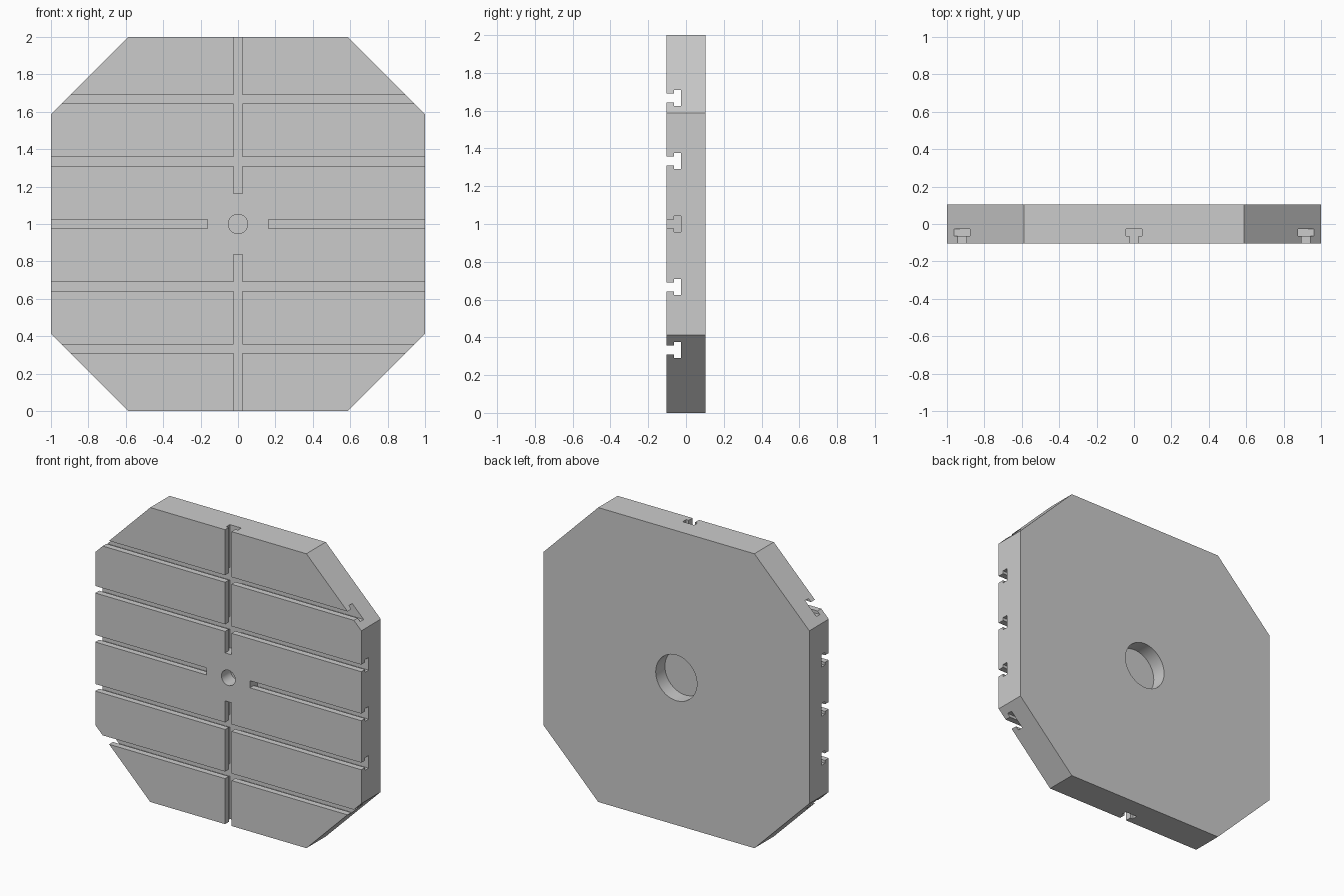
import bpy, bmesh, math
from mathutils import Matrix, Vector

cube = bpy.data.objects.get("Cube")
if cube:
    bpy.data.objects.remove(cube, do_unlink=True)

HALF = 0.104           # half thickness of the plate
CORNER = 0.587         # where the corner cuts meet the straight sides
CENTRE = Vector((0, 0, 1))
HUB = 0.163            # distance from centre at which the middle slots stop


def prism(name, outline, start, end, turn):
    """Extrude a 2D outline along local z, then turn it and move it to the centre."""
    bm = bmesh.new()
    low = [bm.verts.new((x, y, start)) for x, y in outline]
    face = bm.faces.new(low)
    top = bmesh.ops.extrude_face_region(bm, geom=[face])["geom"]
    verts = [v for v in top if isinstance(v, bmesh.types.BMVert)]
    bmesh.ops.translate(bm, verts=verts, vec=(0, 0, end - start))
    bmesh.ops.transform(bm, matrix=Matrix.Translation(CENTRE) @ turn, verts=bm.verts)
    bmesh.ops.recalc_face_normals(bm, faces=bm.faces)
    mesh = bpy.data.meshes.new(name)
    bm.to_mesh(mesh)
    bm.free()
    obj = bpy.data.objects.new(name, mesh)
    bpy.context.collection.objects.link(obj)
    return obj


def circle(radius, sides):
    angles = [2 * math.pi * i / sides for i in range(sides)]
    return [(radius * math.cos(a), radius * math.sin(a)) for a in angles]


def cut(target, cutter):
    """Subtract the cutter and discard it."""
    cutter.hide_render = True
    mod = target.modifiers.new("cut", "BOOLEAN")
    mod.operation, mod.solver, mod.object = "DIFFERENCE", "EXACT", cutter
    bpy.context.view_layer.objects.active = target
    bpy.ops.object.modifier_apply(modifier=mod.name)
    bpy.data.objects.remove(cutter, do_unlink=True)


def slot(start, end, offset, turn):
    """T-shaped groove running along local z, opening toward -y."""
    neck, wide, lip, floor = 0.024, 0.043, -0.063, -0.026
    half = [(neck, -0.2), (neck, lip), (wide, lip), (wide, floor)]
    outline = half + [(-x, y) for x, y in reversed(half)]
    outline = [(x + offset, y) for x, y in outline]
    cut(plate, prism("slot_cutter", outline, start, end, turn))


upright = Matrix.Identity(4)
sideways = Matrix.Rotation(math.pi / 2, 4, "Y")
through = Matrix.Rotation(math.pi / 2, 4, "X")

# Square plate with four cut corners
right = [(CORNER, -1), (1, -CORNER), (1, CORNER), (CORNER, 1)]
outline = right + [(-x, y) for x, y in reversed(right)]
plate = prism("slotted_plate", outline, -HALF, HALF, through)

# Four horizontal slots across the full width
for offset in (-0.667, -0.333, 0.333, 0.667):
    slot(-1.1, 1.1, offset, sideways)

# Four middle slots that stop short of the hub
for turn in (upright, sideways):
    slot(HUB, 1.1, 0, turn)
    slot(-1.1, -HUB, 0, turn)

# Small pilot hole in front and wide round recess behind
cut(plate, prism("pilot_cutter", circle(0.052, 32), 0.005, 0.2, through))
cut(plate, prism("recess_cutter", circle(0.155, 48), -0.2, -0.005, through))

bpy.ops.object.select_all(action="DESELECT")
plate.select_set(True)
bpy.context.view_layer.objects.active = plate
bpy.ops.object.shade_smooth_by_angle(angle=math.radians(30))
